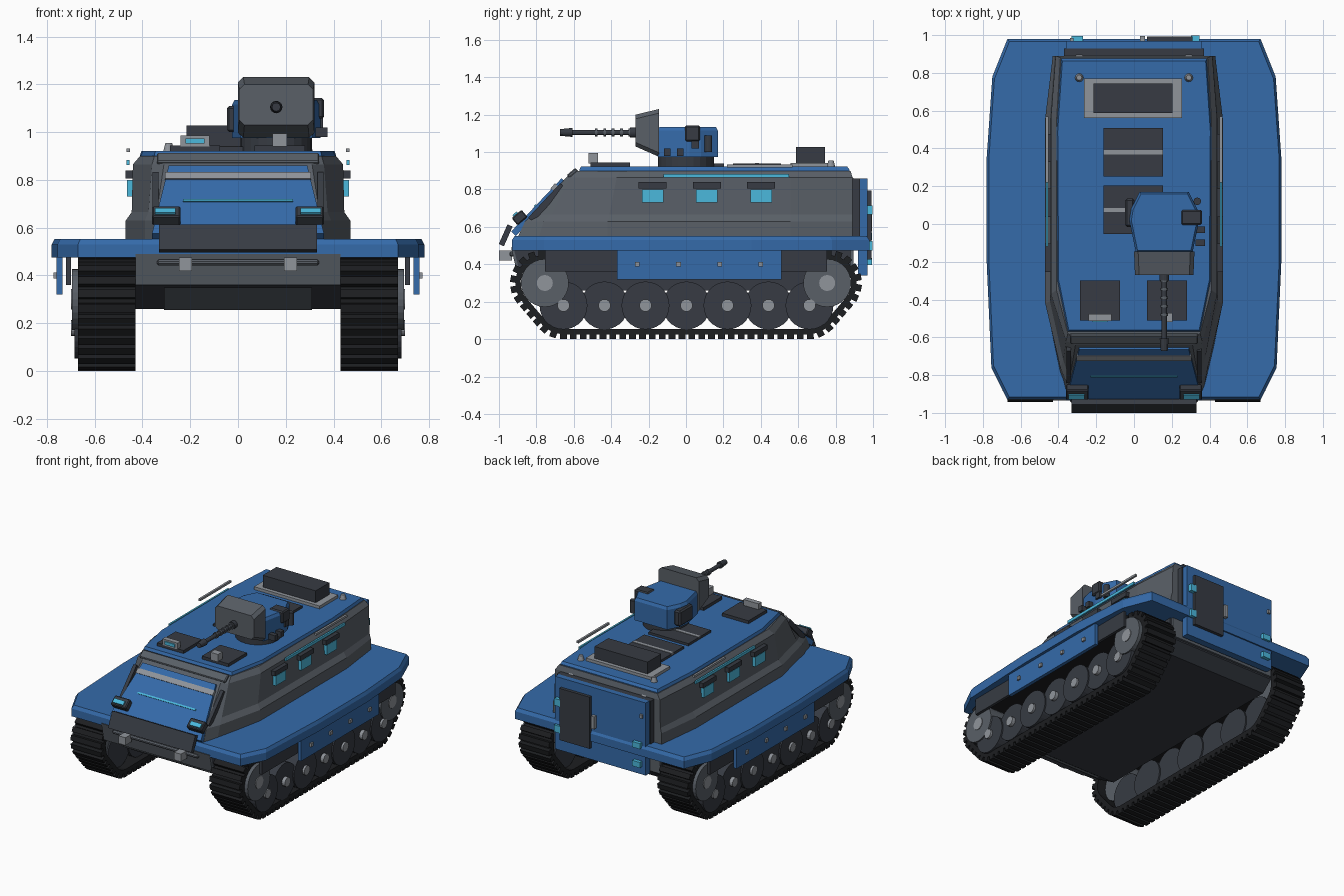
import bpy, bmesh, math
from mathutils import Matrix, Vector, Euler
from mathutils.geometry import convex_hull_2d

if "Cube" in bpy.data.objects:
    bpy.data.objects.remove(bpy.data.objects["Cube"])

def mat(name, *c):
    m = bpy.data.materials.new(name)
    m.diffuse_color = (*c, 1)
    m.use_nodes = True
    m.node_tree.nodes["Principled BSDF"].inputs["Base Color"].default_value = m.diffuse_color
    return m

BLUE = mat("blue", .035, .145, .40)
GREY = mat("hull_grey", .10, .115, .135)
DARK = mat("dark_grey", .038, .044, .056)
BLACK = mat("rubber_black", .012, .013, .015)
LIGHT = mat("light_grey", .28, .30, .33)
CYAN = mat("cyan", .07, .48, .72)

def finish(name, bm, m, bevel=0):
    bmesh.ops.recalc_face_normals(bm, faces=bm.faces)
    me = bpy.data.meshes.new(name)
    bm.to_mesh(me)
    bm.free()
    me.materials.append(m)
    ob = bpy.data.objects.new(name, me)
    bpy.context.collection.objects.link(ob)
    if bevel:
        b = ob.modifiers.new("bevel", "BEVEL")
        b.width, b.segments = bevel, 1
    return ob

def box(name, c, size, m, rx=0, bevel=0):
    bm = bmesh.new()
    bmesh.ops.create_cube(bm, size=1, matrix=Matrix.LocRotScale(
        Vector(c), Euler((math.radians(rx), 0, 0)), Vector(size)))
    return finish(name, bm, m, bevel)

def cyl(name, c, r, depth, axis, m, seg=24, r2=None):
    bm = bmesh.new()
    rot = {"x": Matrix.Rotation(math.pi / 2, 4, "Y"), "z": Matrix(),
           "y": Matrix.Rotation(math.pi / 2, 4, "X")}[axis]
    bmesh.ops.create_cone(bm, cap_ends=True, segments=seg, radius1=r,
                          radius2=r if r2 is None else r2, depth=depth,
                          matrix=Matrix.Translation(c) @ rot)
    return finish(name, bm, m)

def loft(name, rings, m, bevel=0):
    bm = bmesh.new()
    vs = [[bm.verts.new(p) for p in r] for r in rings]
    n = len(vs[0])
    for a, b in zip(vs, vs[1:]):
        for i in range(n):
            bm.faces.new((a[i], a[(i + 1) % n], b[(i + 1) % n], b[i]))
    bm.faces.new(vs[0])
    bm.faces.new(vs[-1])
    return finish(name, bm, m, bevel)

def ring(half, z, cx=0, k=1):
    """Mirror a half outline (front to back) into a closed ring at height z."""
    return ([(cx + x * k, y * k, z) for x, y in half] +
            [(cx - x * k, y * k, z) for x, y in reversed(half)])

# fender deck
deck = [(.67, -.93), (.755, -.76), (.78, -.2), (.78, .35), (.75, .78), (.67, .98)]
loft("fender_deck", [ring(deck, .475), ring(deck, .53), ring(deck, .552, k=.985)], BLUE)

# lower hull and nose
prof = [(.88, .5), (.88, .33), (.8, .26), (-.72, .26), (-.89, .36), (-.92, .48)]
loft("lower_hull", [[(x, y, z) for y, z in prof] for x in (-.43, .43)], DARK)
loft("nose_plate", [[(x, -.89, .36), (x, -.92, .49), (x, -.935, .49), (x, -.905, .36)]
                    for x in (-.43, .43)], GREY)
loft("nose_lower_plate", [[(x, -.72, .258), (x, -.89, .35), (x, -.9, .35), (x, -.74, .255)]
                          for x in (-.31, .31)], GREY)
box("nose_bar", (0, -.93, .455), (.68, .03, .025), GREY, bevel=.008)
box("bow_plate", (0, -.964, .555), (.66, .03, .115), DARK, -24)
box("rear_lower_plate", (0, .885, .42), (.84, .02, .16), GREY)

# upper hull with wide belt, then roof
loft("upper_hull", [
    ring([(.36, -.92), (.39, -.80), (.47, -.42), (.47, .56), (.43, .89)], .5),
    ring([(.35, -.86), (.39, -.76), (.47, -.42), (.47, .56), (.43, .89)], .63),
    ring([(.34, -.82), (.375, -.72), (.445, -.41), (.445, .56), (.42, .89)], .665),
    ring([(.31, -.64), (.36, -.62), (.44, -.37), (.44, .56), (.415, .89)], .865),
    ring([(.30, -.60), (.35, -.58), (.41, -.35), (.41, .55), (.39, .88)], .9)], GREY)
roof = [(.35, -.57), (.405, -.3), (.41, .5), (.385, .875)]
loft("roof_plate", [ring(roof, .875), ring(roof, .905), ring(roof, .922, k=.985)], BLUE)
box("roof_front_bar", (0, -.605, .885), (.68, .06, .03), GREY, 40, .006)

# sloped front panel and its fittings
up, out = Vector((0, .28, .30)).normalized(), Vector((0, -.73, .68)) * .035
quad = [Vector(p) for p in ((.36, -.935, .575), (.29, -.665, .86),
                            (-.29, -.665, .86), (-.36, -.935, .575))]
loft("front_panel", [quad, [p - out for p in quad]], BLUE)
box("front_panel_band", (0, -.705, .813), (.61, .035, .02), LIGHT, 47)
box("front_panel_light", (0, -.805, .712), (.46, .012, .012), CYAN, 47)

# parts repeated on both sides
for s in (-1, 1):
    tag = "_right" if s > 0 else "_left"
    box("headlight_housing" + tag, (s * .3, -.89, .65), (.12, .07, .05), DARK, 40, .006)
    box("headlight" + tag, (s * .305, -.912, .667), (.085, .03, .015), CYAN, 40)
    box("tow_hook" + tag, (s * .22, -.965, .447), (.055, .07, .055), LIGHT)
    box("panel_post" + tag, (s * .345, -.745, .73), (.025, .25, .035), DARK, 47)
    box("side_light" + tag, (s * .46, .215, .873), (.012, .67, .02), CYAN)
    box("side_rail" + tag, (s * .46, .395, .925), (.015, .35, .015), LIGHT)
    for i, y in enumerate((-.178, .112, .402)):
        box(f"window{tag}_{i}", (s * .45, y, .765), (.03, .115, .07), CYAN)
        box(f"window_hood{tag}_{i}", (s * .45, y, .823), (.04, .15, .034), DARK)
    box("skirt_panel" + tag, (s * .747, .07, .4), (.025, .88, .16), BLUE)
    box("inner_skirt" + tag, (s * .71, 0, .418), (.02, 1.51, .115), DARK)
    for i in range(4):
        box(f"skirt_bolt{tag}_{i}", (s * .762, -.26 + .22 * i, .4), (.02, .025, .025), LIGHT)
    cyl("roof_lamp" + tag, (s * .29, .775, .935), .024, .04, "z", LIGHT, 12, .014)
    box("rear_strut" + tag, (s * .29, .9, .835), (.035, .11, .025), LIGHT, -50)
    # wheels
    for i in range(7):
        y = -.655 + .2192 * i
        x = .685 - .01 * (i % 2)
        cyl(f"road_wheel{tag}_{i}", (s * (x - .1), y, .18), .128, .2, "x", DARK, 28)
        cyl(f"road_hub{tag}_{i}", (s * .66, y, .18), .033, .08, "x", LIGHT, 16)
    for end, y in (("front", -.755), ("rear", .755)):
        cyl(f"{end}_sprocket{tag}", (s * .595, y, .3), .128, .2, "x", GREY, 28)
        cyl(f"{end}_sprocket_hub{tag}", (s * .66, y, .3), .043, .08, "x", LIGHT, 16)

# tracks: evenly spaced stations around the wheel outline
pts = [Vector((cy + r * math.cos(a * math.pi / 24), cz + r * math.sin(a * math.pi / 24)))
       for cy, cz, r in ((-.765, .3, .15), (.765, .3, .15), (-.655, .18, .155), (.655, .18, .155))
       for a in range(48)]
path = [pts[i] for i in convex_hull_2d(pts)]
segs = list(zip(path, path[1:] + path[:1]))
total = sum((b - a).length for a, b in segs)
N = 78
stations = []
for i in range(N):
    d = total * i / N
    for a, b in segs:
        L = (b - a).length
        if d <= L:
            stations.append((a.lerp(b, d / L), (b - a).normalized()))
            break
        d -= L
ctr = Vector((0, .27))
for s in (-1, 1):
    bm = bmesh.new()
    cols = []
    for p, t in stations:
        n = Vector((t.y, -t.x))
        if n.dot(p - ctr) < 0:
            n = -n
        q = p - n * .03
        cols.append([bm.verts.new((s * x, v.x, v.y))
                     for x, v in ((.43, p), (.67, p), (.67, q), (.43, q))])
        c = p + n * .01
        bmesh.ops.create_cube(bm, size=1, matrix=Matrix.LocRotScale(
            Vector((s * .55, c.x, c.y)), Euler((math.atan2(t.y, t.x), 0, 0)),
            Vector((.24, total / N * .68, .03))))
    for a, b in zip(cols, cols[1:] + cols[:1]):
        for k in range(4):
            bm.faces.new((a[k], a[(k + 1) % 4], b[(k + 1) % 4], b[k]))
    finish("track_right" if s > 0 else "track_left", bm, BLACK)

# rear wall, door and lamps
box("rear_filler", (0, .9, .68), (.74, .06, .36), DARK)
box("rear_panel", (0, .945, .6), (.72, .05, .52), BLUE)
box("rear_door", (.19, .98, .61), (.24, .025, .37), DARK)
box("door_handle", (.045, .98, .62), (.025, .03, .09), LIGHT)
for i, z in enumerate((.69, .5)):
    box(f"door_hinge_{i}", (.325, .982, z), (.045, .03, .05), CYAN)
for i, z in enumerate((.55, .415)):
    box(f"tail_light_{i}", (-.3, .98, z), (.06, .03, .04), CYAN)
box("rear_latch", (-.33, .975, .76), (.02, .02, .025), LIGHT)

# roof vent, panels and hatches
box("vent_frame", (-.005, .665, .93), (.52, .21, .025), LIGHT)
box("vent_box", (-.005, .665, .98), (.42, .155, .095), DARK)
for i, y in enumerate((.38, .075)):
    box(f"roof_grille_{i}", (-.003, y, .929), (.315, .255, .02), DARK)
    box(f"grille_strip_{i}", (-.003, y, .936), (.315, .022, .012), LIGHT)
for tag, x in (("left", -.18), ("right", .175)):
    box("hatch_" + tag, (x, -.405, .932), (.21, .21, .024), DARK)
box("periscope_left", (-.18, -.495, .963), (.12, .035, .045), LIGHT)
box("periscope_glass", (-.18, -.515, .963), (.08, .01, .022), CYAN)
box("periscope_right", (.175, -.495, .967), (.06, .05, .055), LIGHT)

# turret
cyl("turret_ring", (.16, 0, .95), .15, .06, "z", DARK, 24)
tur = [(.15, -.15), (.185, .02), (.175, .08), (.13, .17)]
loft("turret_body", [ring(tur, .975, .16), ring(tur, 1.115, .16),
                     ring(tur, 1.135, .16, .94)], BLUE)

def rect_ring(y, x0, x1, z0, z1, c=.022):
    return [(x0 + c, y, z0), (x1 - c, y, z0), (x1, y, z0 + c), (x1, y, z1 - c),
            (x1 - c, y, z1), (x0 + c, y, z1), (x0, y, z1 - c), (x0, y, z0 + c)]

loft("gun_shield", [rect_ring(-.27, .005, .315, 1.03, 1.2),
                    rect_ring(-.145, 0, .32, .975, 1.23)], GREY)
cyl("gun_collar", (.16, -.28, 1.105), .026, .04, "y", DARK, 16)
cyl("gun_barrel", (.16, -.45, 1.105), .014, .4, "y", DARK, 12)
for i in range(5):
    cyl(f"barrel_ring_{i}", (.16, -.3 - .045 * i, 1.105), .021, .014, "y", GREY, 12)
cyl("gun_muzzle", (.16, -.64, 1.105), .024, .065, "y", DARK, 12, .018)
box("turret_pod_left", (-.022, .06, 1.055), (.05, .15, .11), DARK, bevel=.01)
box("turret_sight", (.305, .035, 1.1), (.11, .08, .085), DARK, bevel=.008)
box("turret_sight_mount", (.335, .05, 1.05), (.04, .04, .06), DARK)
cyl("smoke_launcher", (.335, .12, 1.045), .02, .09, "z", DARK, 12)
for i, y in enumerate((-.03, -.1)):
    box(f"turret_bracket_{i}", (.35, y, 1.0), (.05, .035, .04), DARK)
